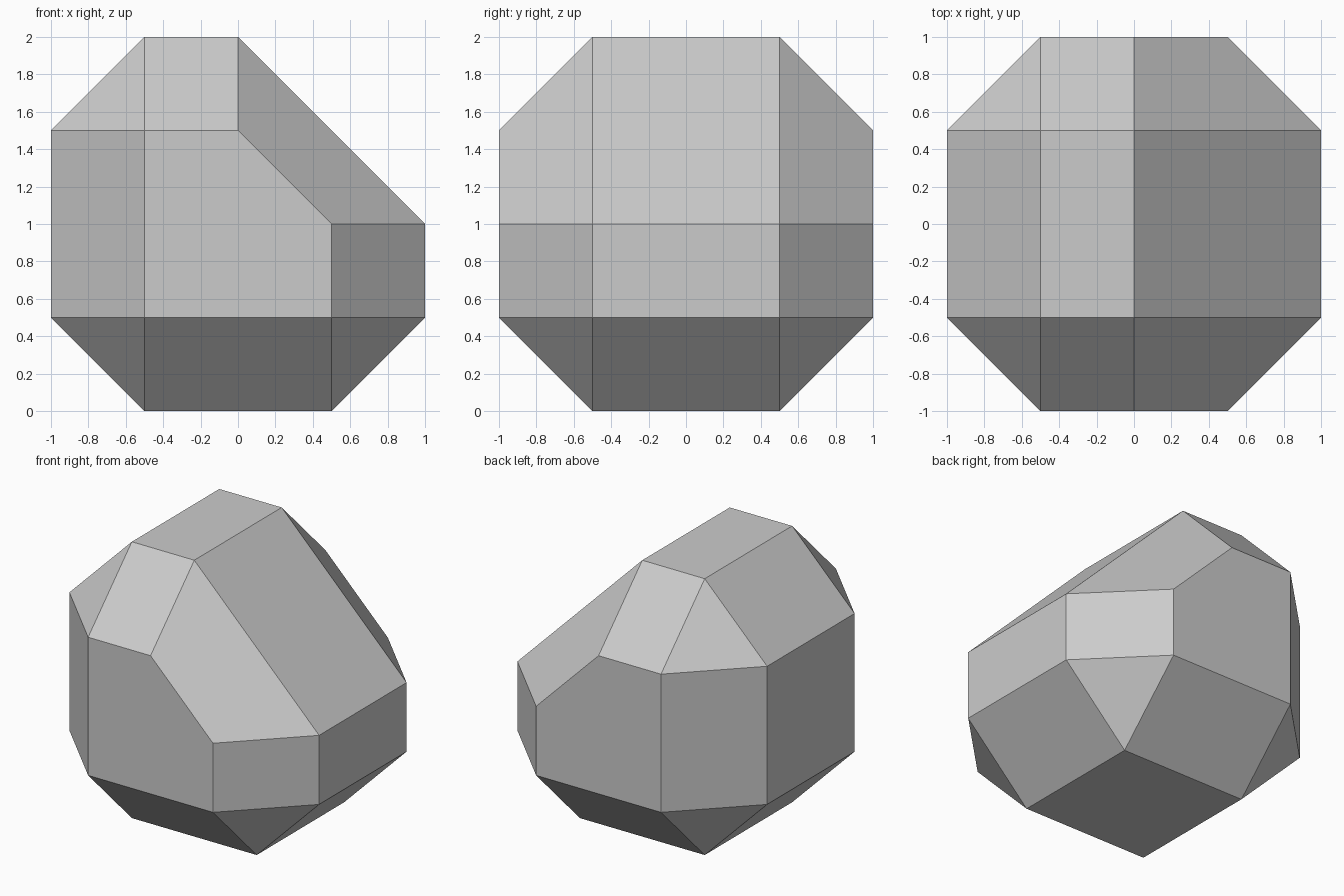
import bpy
import bmesh

cube = bpy.data.objects.get("Cube")
if cube:
    bpy.data.objects.remove(cube, do_unlink=True)


def make_material(name, colour):
    mat = bpy.data.materials.new(name)
    mat.use_nodes = True
    mat.diffuse_color = colour
    mat.node_tree.nodes["Principled BSDF"].inputs["Base Color"].default_value = colour
    return mat


# Outlines in x and z: the wide middle band and the smaller end faces
BAND = [(-0.5, 0), (0.5, 0), (1, 0.5), (1, 1), (0, 2), (-0.5, 2), (-1, 1.5), (-1, 0.5)]
END = [(-0.5, 0.5), (0.5, 0.5), (0.5, 1), (0, 1.5), (-0.5, 1.5)]

# Faceted block: hull of the mirrored outlines, with flat facets merged
bm = bmesh.new()
for side in (-1, 1):
    for outline, depth in ((BAND, 0.5), (END, 1)):
        for x, z in outline:
            bm.verts.new((x, side * depth, z))
bmesh.ops.convex_hull(bm, input=bm.verts[:])
bmesh.ops.dissolve_limit(bm, angle_limit=0.01, verts=bm.verts[:], edges=bm.edges[:])
bmesh.ops.recalc_face_normals(bm, faces=bm.faces[:])

mesh = bpy.data.meshes.new("faceted_block")
bm.to_mesh(mesh)
bm.free()
mesh.materials.append(make_material("light grey", (0.6, 0.6, 0.6, 1)))
block = bpy.data.objects.new("faceted_block", mesh)
bpy.context.collection.objects.link(block)
